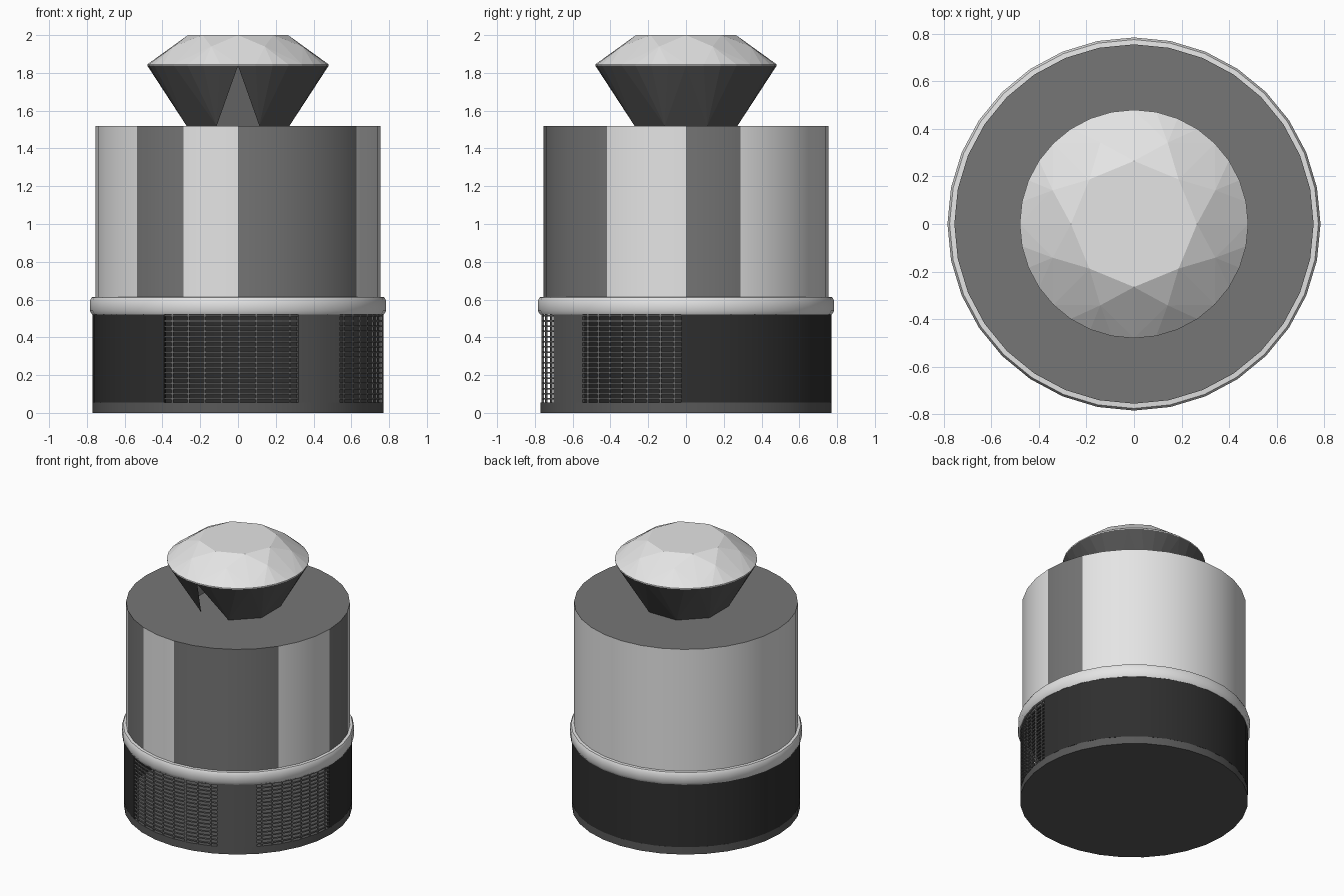
import bpy, bmesh, math
from mathutils import Vector

if "Cube" in bpy.data.objects:
    bpy.data.objects.remove(bpy.data.objects["Cube"])


def mat(name, v):
    m = bpy.data.materials.new(name)
    m.diffuse_color = (v, v, v, 1)
    m.use_nodes = True
    m.node_tree.nodes["Principled BSDF"].inputs["Base Color"].default_value = m.diffuse_color
    return m


LIGHT = mat("light_grey", 0.78)
GREY = mat("mid_grey", 0.18)
BASE = mat("dark_grey", 0.10)
DARK = mat("near_black", 0.028)


def polar(r, deg, z):
    # angle 0 faces the front (-y), 90 faces right (+x)
    a = math.radians(deg)
    return Vector((r * math.sin(a), -r * math.cos(a), z))


def finish(bm, name, mats, rule=None, smooth=True):
    bmesh.ops.recalc_face_normals(bm, faces=bm.faces)
    if rule:
        for f in bm.faces:
            f.material_index = rule(f)
    me = bpy.data.meshes.new(name)
    bm.to_mesh(me)
    bm.free()
    for m in mats:
        me.materials.append(m)
    ob = bpy.data.objects.new(name, me)
    bpy.context.collection.objects.link(ob)
    if smooth:
        bpy.ops.object.select_all(action='DESELECT')
        bpy.context.view_layer.objects.active = ob
        ob.select_set(True)
        bpy.ops.object.shade_smooth_by_angle(angle=math.radians(35))
    return ob


def sweep(bm, profile, a0, a1, n):
    """Revolve a closed (r, z) profile from angle a0 to a1, capping the ends of partial arcs."""
    full = a1 - a0 >= 360
    rings = [[bm.verts.new(polar(r, a0 + (a1 - a0) * i / n, z)) for r, z in profile]
             for i in range(n if full else n + 1)]
    k = len(profile)
    for i in range(n):
        p, q = rings[i], rings[(i + 1) % len(rings)]
        for j in range(k):
            bm.faces.new((p[j], p[(j + 1) % k], q[(j + 1) % k], q[j]))
    if not full:
        bm.faces.new(rings[0])
        bm.faces.new(rings[-1])


def drum(bm, r, z0, z1, n=32):
    lo = [bm.verts.new(polar(r, 360 * i / n, z0)) for i in range(n)]
    hi = [bm.verts.new(polar(r, 360 * i / n, z1)) for i in range(n)]
    bm.faces.new(lo)
    bm.faces.new(hi)
    for i in range(n):
        j = (i + 1) % n
        bm.faces.new((lo[i], lo[j], hi[j], hi[i]))


def rect(r0, r1, z0, z1):
    return [(r0, z0), (r1, z0), (r1, z1), (r0, z1)]


# base disc
bm = bmesh.new()
drum(bm, 0.77, 0, 0.055)
finish(bm, "base_disc", [BASE])

# dark wall around the back, leaving the two front windows open
bm = bmesh.new()
sweep(bm, rect(0.75, 0.77, 0.055, 0.53), 88, 329.5, 24)
finish(bm, "base_wall", [DARK])

# post between the windows
bm = bmesh.new()
sweep(bm, rect(0.75, 0.77, 0.055, 0.53), 24.5, 44.5, 3)
finish(bm, "window_post", [BASE])

# wire grilles in the windows
for name, a0, a1 in (("left_grille", -30.5, 24.5), ("right_grille", 44.5, 88)):
    bm = bmesh.new()
    for i in range(17):
        z = 0.07 + i * 0.0275
        sweep(bm, rect(0.758, 0.767, z, z + 0.008), a0, a1, 8)
    for i in range(8):
        a = a0 + (a1 - a0) * (i + 0.5) / 8
        sweep(bm, rect(0.758, 0.766, 0.055, 0.53), a - 0.3, a + 0.3, 1)
    finish(bm, name, [GREY], smooth=False)

# rim ring
bm = bmesh.new()
sweep(bm, [(0.74, 0.52), (0.772, 0.52), (0.784, 0.54), (0.784, 0.595),
           (0.775, 0.612), (0.74, 0.615)], 0, 360, 32)
finish(bm, "rim_ring", [LIGHT])

# striped body drum with grey top
STRIPES = ((315, 337.5), (0, 56.25), (90, 112.5))


def body_rule(f):
    if f.normal.z > 0.5:
        return 1
    if f.normal.z < -0.5:
        return 2
    c = f.calc_center_median()
    a = math.degrees(math.atan2(c.x, -c.y)) % 360
    return int(any(s < a < e for s, e in STRIPES))


bm = bmesh.new()
drum(bm, 0.755, 0.53, 1.52)
finish(bm, "body_drum", [LIGHT, GREY, DARK], body_rule)


# faceted gem: hulls of point rings give the brilliant-cut facets
def gem(name, rings, m, drop):
    bm = bmesh.new()
    for r, z, n, off in rings:
        for i in range(n):
            bm.verts.new(polar(r, off + 360 * i / n, z))
    bmesh.ops.convex_hull(bm, input=bm.verts[:])
    bmesh.ops.dissolve_limit(bm, angle_limit=math.radians(1), verts=bm.verts[:], edges=bm.edges[:])
    bmesh.ops.recalc_face_normals(bm, faces=bm.faces)
    gone = [f for f in bm.faces if drop(f)]
    bmesh.ops.delete(bm, geom=gone, context='FACES')
    me_ob = finish(bm, name, [m], smooth=False)
    return me_ob


gem("gem_crown", [(0.265, 2.0, 8, 0), (0.37, 1.94, 8, 22.5), (0.48, 1.845, 32, 0),
                  (0.48, 1.838, 32, 0)], LIGHT, lambda f: False)


def open_facet(f):
    # bottom, hidden top and the one open facet at the front
    c = f.calc_center_median()
    return abs(f.normal.z) > 0.95 or (c.y < -0.2 and abs(c.x) < 0.02 and c.z < 1.66)


gem("gem_pavilion", [(0.48, 1.838, 32, 0), (0.355, 1.67, 8, 22.5), (0.295, 1.52, 8, 22.5)],
    BASE, open_facet)
